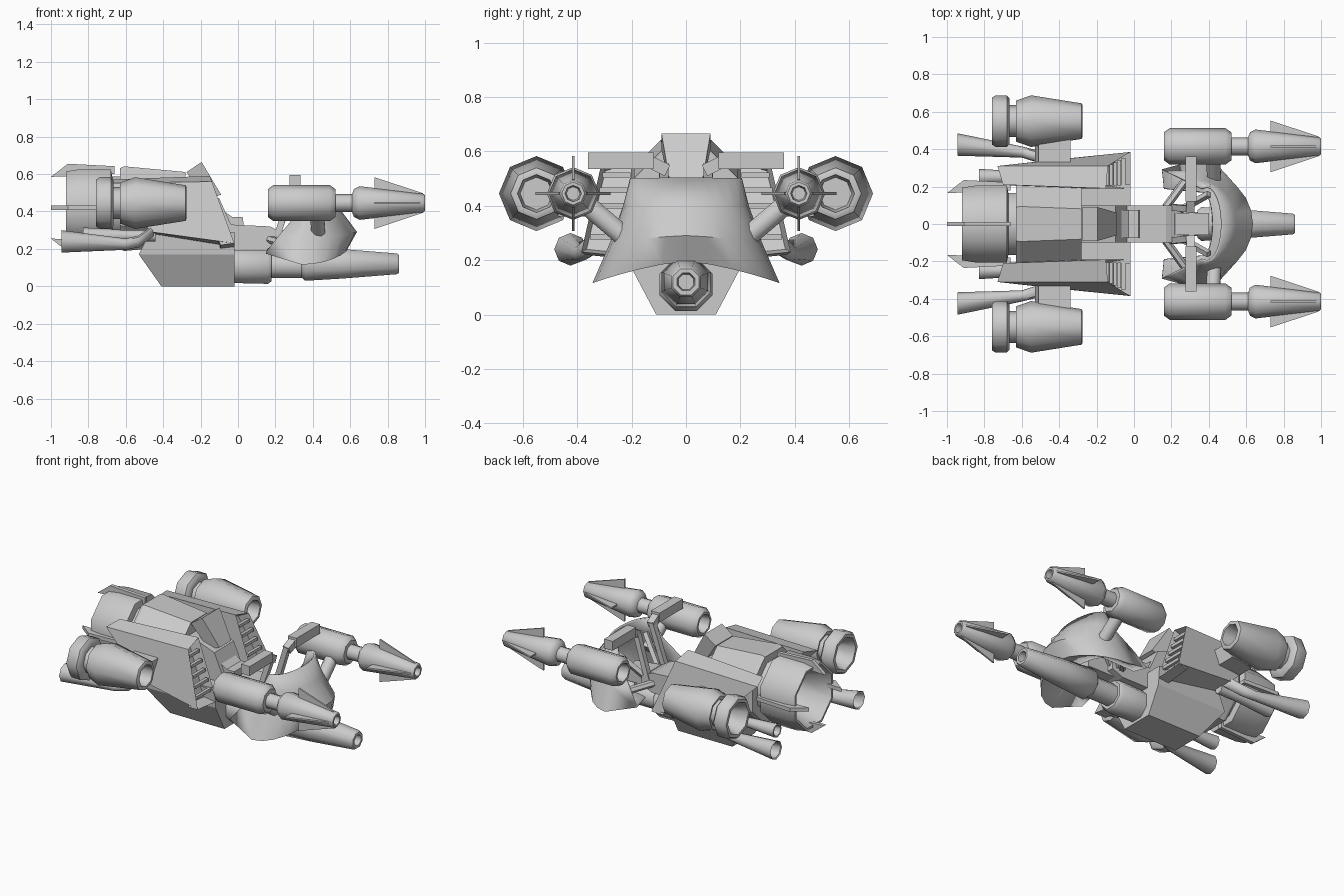
import bpy, bmesh, math
from mathutils import Vector

if "Cube" in bpy.data.objects:
    bpy.data.objects.remove(bpy.data.objects["Cube"])

GREY = bpy.data.materials.new("plain grey")
GREY.diffuse_color = (0.6, 0.6, 0.6, 1)
GREY.use_nodes = True
GREY.node_tree.nodes["Principled BSDF"].inputs["Base Color"].default_value = GREY.diffuse_color


def make(name, verts, faces, smooth=0):
    me = bpy.data.meshes.new(name)
    me.from_pydata([tuple(v) for v in verts], [], faces)
    bm = bmesh.new()
    bm.from_mesh(me)
    bmesh.ops.recalc_face_normals(bm, faces=bm.faces)
    bm.to_mesh(me)
    bm.free()
    me.materials.append(GREY)
    if smooth:
        me.shade_smooth()
        me.set_sharp_from_angle(angle=math.radians(smooth))
    ob = bpy.data.objects.new(name, me)
    bpy.context.collection.objects.link(ob)
    return ob


def loft(name, rings, smooth=0):
    """Skin between equal-length closed loops of points, capped."""
    n = len(rings[0])
    verts = [p for r in rings for p in r]
    faces = [(k*n+i, k*n+(i+1) % n, (k+1)*n+(i+1) % n, (k+1)*n+i)
             for k in range(len(rings)-1) for i in range(n)]
    faces += [tuple(range(n)), tuple(range((len(rings)-1)*n, len(rings)*n))]
    return make(name, verts, faces, smooth)


def turned(name, profile, y=0, z=0, sides=8, rot=0, smooth=47):
    """Lathe a list of (x, radius[, dy, dz]) along x."""
    rings = []
    for x, r, *d in profile:
        dy, dz = d or (0, 0)
        rings.append([(x, y+dy+r*math.cos(rot+2*math.pi*i/sides),
                       z+dz+r*math.sin(rot+2*math.pi*i/sides)) for i in range(sides)])
    return loft(name, rings, smooth)


def slab(name, pts, w):
    """Side profile (x, z[, half width]) mirrored across the middle plane."""
    return loft(name, [[(p[0], s*(p[2] if len(p) > 2 else w), p[1]) for p in pts] for s in (-1, 1)])


def beam(name, a, b, r, sides=8):
    a, b = Vector(a), Vector(b)
    d = (b-a).normalized()
    u = d.cross(Vector((1, 0, 0) if abs(d.x) < 0.9 else (0, 0, 1))).normalized()
    v = d.cross(u)
    ang = [2*math.pi*(i+0.5)/sides for i in range(sides)]
    return loft(name, [[c+r*(u*math.cos(t)+v*math.sin(t)) for t in ang] for c in (a, b)],
                47 if sides > 4 else 0)


def fin(name, pts, y, z, ang, t=0.006):
    """Thin radial plate with (x, radius) outline."""
    c, s = math.cos(ang), math.sin(ang)
    return loft(name, [[(x, y+r*c-k*s, z+r*s+k*c) for x, r in pts] for k in (-t, t)])


E = math.pi/8
# main engine barrel and hollow nozzle
turned("engine_barrel", [(-0.63, 0.235), (-0.61, 0.245), (-0.28, 0.212)], 0, 0.415, 8, E, 0)
turned("engine_neck", [(-0.72, 0.18), (-0.6, 0.18)], 0, 0.42, 8, E)
turned("engine_nozzle", [(-0.72, 0.12), (-0.92, 0.195), (-0.92, 0.21), (-0.85, 0.222),
                         (-0.68, 0.222), (-0.67, 0.17)], 0, 0.42, 8, E)
for i in range(4):
    fin("nozzle_fin", [(-1, 0.165), (-0.91, 0.235), (-0.66, 0.222), (-0.66, 0.18), (-0.88, 0.17)],
        0, 0.42, i*math.pi/2, 0.012)

# lower hull, widest at mid height
loft("lower_hull", [[(x0, -w, z), (x1, -w, z), (x1, w, z), (x0, w, z)] for z, w, x0, x1 in
                    [(0, 0.11, -0.41, -0.02), (0.17, 0.2, -0.53, -0.02), (0.29, 0.21, -0.47, -0.02)]])

# seat, backrest and tank
slab("seat_base", [(-0.32, 0.2), (-0.02, 0.2), (-0.02, 0.29), (-0.1, 0.47), (-0.32, 0.55)], 0.1)
slab("backrest", [(-0.275, 0.61, 0.09), (-0.195, 0.665, 0.09), (-0.09, 0.49, 0.06), (-0.17, 0.46, 0.06)], 0.09)
slab("saddle", [(-0.1, 0.25), (0.04, 0.25), (0.025, 0.37), (-0.03, 0.37), (-0.1, 0.42)], 0.075)
slab("tank", [(-0.04, 0.19), (0.17, 0.19), (0.25, 0.22), (0.25, 0.28), (0.17, 0.32), (-0.04, 0.33)], 0.1)
slab("console", [(0.14, 0.2), (0.4, 0.2), (0.4, 0.28), (0.22, 0.3)], 0.06)

# nose cannon
turned("nose_collar", [(-0.03, 0.1), (0.16, 0.105), (0.18, 0.09), (0.18, 0.07), (0.36, 0.07)], 0, 0.11, 8, E)
turned("nose_cannon", [(0.34, 0.08), (0.36, 0.098), (0.56, 0.085), (0.85, 0.06), (0.86, 0.052),
                       (0.86, 0.035), (0.78, 0.03)], 0, 0.12, 8, E)

# front cowl: rows of centre x, centre z, side x, side y, side z, rear tip; last row is the floor
rows = [(0.47, 0.50, 0.39, 0.20, 0.50, (0.36, 0.19, 0.49)),
        (0.54, 0.41, 0.36, 0.225, 0.40, (0.32, 0.21, 0.39)),
        (0.63, 0.29, 0.35, 0.275, 0.26, (0.22, 0.26, 0.27)),
        (0.58, 0.20, 0.34, 0.34, 0.12, (0.15, 0.29, 0.18)),
        (0.42, 0.23, 0.37, 0.17, 0.22, (0.16, 0.19, 0.20))]
verts, faces, N = [], [], 12
for xc, zc, xs, ys, zs, (tx, ty, tz) in rows:
    verts.append((tx, -ty, tz))
    for i in range(N+1):
        a = math.pi/2*(2*i/N-1)
        verts.append((xs+(xc-xs)*math.cos(a), ys*math.sin(a), zc+(zs-zc)*abs(math.sin(a))**1.5))
    verts.append((tx, ty, tz))
M = N+3
for k in range(len(rows)-1):
    faces += [(k*M+i, k*M+i+1, (k+1)*M+i+1, (k+1)*M+i) for i in range(M-1)]
cowl = make("front_cowl", verts, faces, 45)
mod = cowl.modifiers.new("thickness", "SOLIDIFY")
mod.thickness = 0.012
mod.offset = 0

for s in (1, -1):
    # side fairing with swept rear tip and recessed radiator front
    rear = [(-0.7, 0.21*s, 0.57), (-0.73, 0.31*s, 0.55), (-0.46, 0.34*s, 0.29), (-0.46, 0.19*s, 0.28)]
    front = [(-0.15, 0.19*s, 0.59), (-0.14, 0.31*s, 0.56), (-0.02, 0.385*s, 0.23), (-0.02, 0.19*s, 0.21)]
    fairing = loft("side_fairing", [rear, front])
    bm = bmesh.new()
    bm.from_mesh(fairing.data)
    face = max(bm.faces, key=lambda f: f.calc_center_median().x)
    bmesh.ops.inset_individual(bm, faces=[face], thickness=0.018)
    bmesh.ops.translate(bm, verts=face.verts, vec=(-0.07, 0, -0.02))
    bm.to_mesh(fairing.data)
    bm.free()
    for i in range(5):
        f = (i+1)/6
        x, z = -0.165+0.13*f, 0.57-0.34*f
        beam("radiator_slat", (x, 0.205*s, z), (x, (0.295+0.07*f)*s, z), 0.014, 4)

    # rear side engine, open at both ends
    turned("side_engine_cone", [(-0.62, 0.09), (-0.63, 0.11), (-0.55, 0.138), (-0.28, 0.095),
                                (-0.275, 0.085), (-0.275, 0.07), (-0.36, 0.06)], 0.55*s, 0.445)
    turned("side_engine_ring", [(-0.66, 0.07), (-0.76, 0.105), (-0.76, 0.125), (-0.74, 0.138),
                                (-0.68, 0.138), (-0.665, 0.12), (-0.665, 0.085), (-0.6, 0.085)], 0.55*s, 0.445)
    loft("engine_pylon", [[(-0.53, y*s, 0.36), (-0.36, y*s, 0.36), (-0.34, y*s, 0.46), (-0.51, y*s, 0.46)]
                          for y in (0.25, 0.47)])

    # exhaust pipes
    bend = [(-0.75, 0.025, 0.02, -0.01), (-0.94, 0.052, 0.04, 0), (-0.945, 0.06, 0.04, 0),
            (-0.6, 0.03, 0, -0.015), (-0.53, 0.032, -0.02, 0), (-0.45, 0.032, -0.08, 0.06)]
    turned("flared_exhaust", [(x, r, dy*s, dz) for x, r, dy, dz in bend], 0.385*s, 0.24)
    turned("inner_exhaust", [(-0.72, 0.02), (-0.83, 0.035), (-0.83, 0.045), (-0.6, 0.03), (-0.44, 0.03)],
           0.25*s, 0.27)

    # front gun pod with four fins
    y, z = 0.415*s, 0.445
    turned("gun_body", [(0.24, 0.05), (0.16, 0.06), (0.16, 0.075), (0.19, 0.097), (0.49, 0.097), (0.52, 0.075),
                        (0.52, 0.048), (0.61, 0.048), (0.62, 0.075), (0.65, 0.09), (0.99, 0.05),
                        (1.0, 0.042), (1.0, 0.03), (0.92, 0.025)], y, z)
    for i in range(4):
        fin("gun_fin", [(0.73, 0.07), (0.73, 0.138), (0.99, 0.052), (0.95, 0.045)], y, z, i*math.pi/2, 0.005)
    beam("gun_strut", (0.43, 0.22*s, 0.28), (0.42, 0.39*s, 0.425), 0.04)

    # handlebar
    beam("handlebar_grip", (0.305, 0.12*s, 0.565), (0.305, 0.36*s, 0.565), 0.043, 4)
    beam("handlebar_bend", (0.3, 0.07*s, 0.53), (0.305, 0.14*s, 0.565), 0.032, 4)
    beam("handlebar_stem", (0.2, 0.09*s, 0.24), (0.3, 0.08*s, 0.55), 0.024, 4)
    beam("cowl_brace", (0.24, 0.07*s, 0.26), (0.4, 0.16*s, 0.42), 0.02, 4)
    beam("fork_link", (0.17, 0.09*s, 0.25), (0.28, 0.24*s, 0.22), 0.022, 6)
